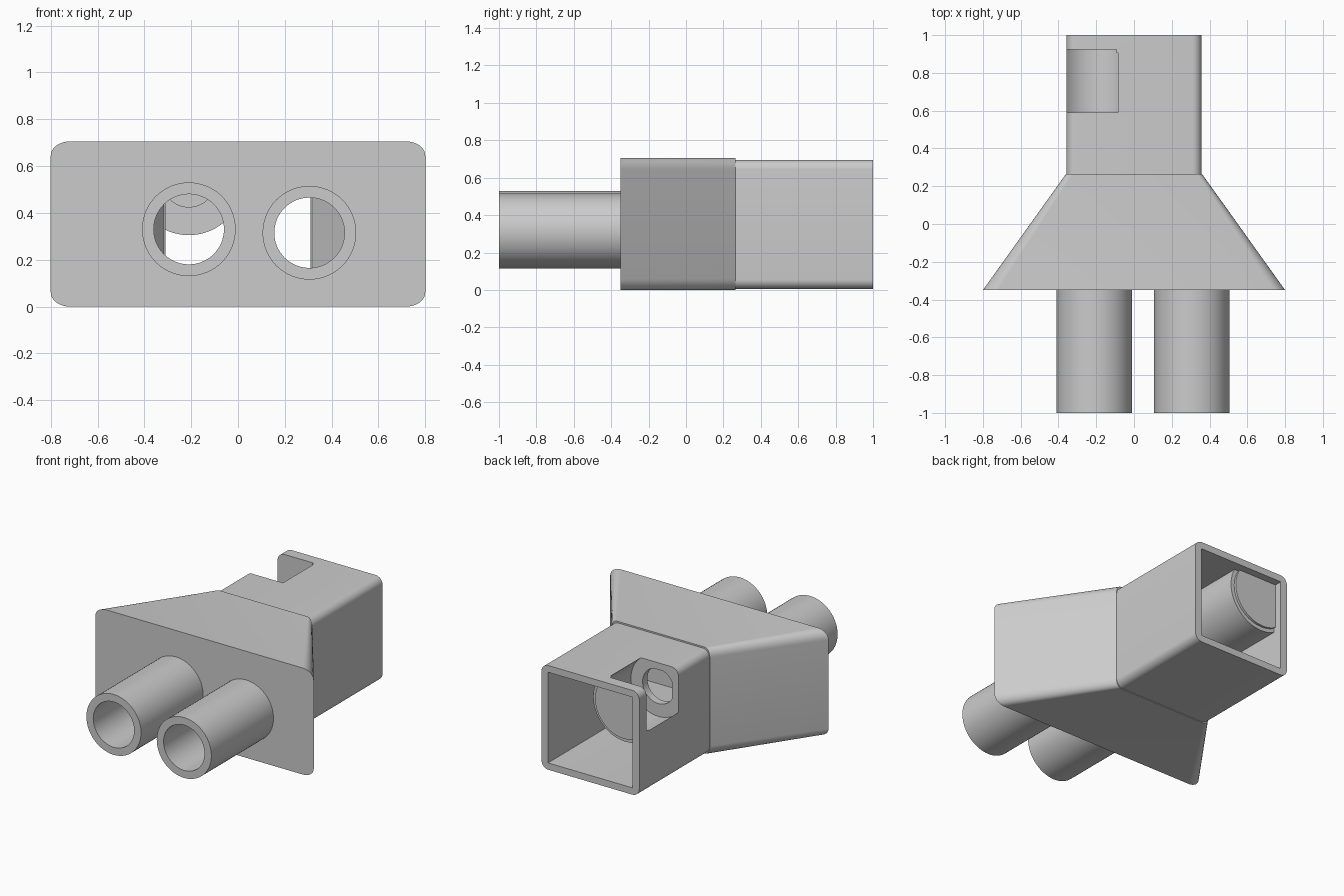
import bpy
import bmesh
from math import cos, sin, pi, radians

if "Cube" in bpy.data.objects:
    bpy.data.objects.remove(bpy.data.objects["Cube"])

grey = bpy.data.materials.new("plain_grey")
grey.use_nodes = True
color = (0.6, 0.6, 0.6, 1)
grey.diffuse_color = color
grey.node_tree.nodes["Principled BSDF"].inputs["Base Color"].default_value = color


def section(y, half_w, z0, z1, rx, rz, steps=8):
    """Rounded rectangle across the y axis."""
    mid, half_h = (z0 + z1) / 2, (z1 - z0) / 2
    points = []
    for quarter, (sx, sz) in enumerate(((1, 1), (-1, 1), (-1, -1), (1, -1))):
        for i in range(steps + 1):
            a = (quarter + i / steps) * pi / 2
            points.append((sx * (half_w - rx) + rx * cos(a), y,
                           mid + sz * (half_h - rz) + rz * sin(a)))
    return points


def circle(y, x, z, r, steps=64):
    return [(x + r * cos(2 * pi * i / steps), y, z + r * sin(2 * pi * i / steps))
            for i in range(steps)]


def loft(name, sections, ring=False):
    """Skin sections in order; a ring closes on itself, otherwise ends are capped."""
    bm = bmesh.new()
    loops = [[bm.verts.new(p) for p in s] for s in sections]
    n = len(loops[0])
    pairs = list(zip(loops, loops[1:]))
    if ring:
        pairs.append((loops[-1], loops[0]))
    else:
        bm.faces.new(loops[0])
        bm.faces.new(loops[-1])
    for a, b in pairs:
        for i in range(n):
            j = (i + 1) % n
            bm.faces.new((a[i], a[j], b[j], b[i]))
    bmesh.ops.recalc_face_normals(bm, faces=bm.faces)
    mesh = bpy.data.meshes.new(name)
    bm.to_mesh(mesh)
    bm.free()
    mesh.materials.append(grey)
    obj = bpy.data.objects.new(name, mesh)
    bpy.context.collection.objects.link(obj)
    return obj


def activate(obj):
    bpy.ops.object.select_all(action="DESELECT")
    obj.select_set(True)
    bpy.context.view_layer.objects.active = obj


def carve(obj, cutter, operation="DIFFERENCE"):
    activate(obj)
    mod = obj.modifiers.new("carve", "BOOLEAN")
    mod.operation, mod.solver, mod.object = operation, "EXACT", cutter
    bpy.ops.object.modifier_apply(modifier=mod.name)


def cylinder(name, x, z, *steps):
    """Solid turned about a y axis from (y, radius) steps."""
    return loft(name, [circle(y, x, z, r) for y, r in steps])


cutters = []
tubes = {"right_tube": (-0.21, 0.33), "left_tube": (0.305, 0.315)}

# Tapered hollow body with its front plate
body = loft("flared_body", [section(-0.35, 0.8, 0, 0.705, 0.08, 0.06),
                            section(0.265, 0.36, 0, 0.705, 0.036, 0.06)])
hollow = loft("body_hollow", [section(-0.30, 0.71, 0.05, 0.65, 0.01, 0.01),
                              section(0.30, 0.29, 0.05, 0.65, 0.01, 0.01)])
carve(body, hollow)
cutters.append(hollow)

# Two round tubes, opened through the front plate
parts = [body]
for name, (x, z) in tubes.items():
    bore = cylinder(name + "_bore", x, z, (-0.5, 0.15), (-0.28, 0.15))
    carve(body, bore)
    cutters.append(bore)
    parts.append(loft(name, [circle(-1, x, z, 0.2), circle(-0.349, x, z, 0.2),
                             circle(-0.349, x, z, 0.15), circle(-1, x, z, 0.15)], ring=True))

# Open square sleeve at the back
sleeve = loft("rear_sleeve", [section(0.264, 0.358, 0.005, 0.695, 0.05, 0.05),
                              section(1, 0.358, 0.005, 0.695, 0.05, 0.05),
                              section(1, 0.31, 0.05, 0.65, 0.004, 0.004),
                              section(0.264, 0.31, 0.05, 0.65, 0.004, 0.004)], ring=True)

# Round holder inside the sleeve, trimmed to sit in its walls
cx, cz = -0.21, 0.54
holder = cylinder("round_holder", cx, cz, (0.54, 0.235), (0.935, 0.235),
                  (0.935, 0.21), (0.95, 0.21))
trim = loft("holder_trim", [section(y, 0.33, 0.03, 0.67, 0.02, 0.02) for y in (0.4, 0.99)])
carve(holder, trim, "INTERSECT")

# Round pocket that breaks out through the top corner, and the hole in front of it
pocket = cylinder("pocket", cx, cz, (0.59, 0.2), (0.905, 0.2), (0.905, 0.195), (0.925, 0.195))
hole = cylinder("pocket_hole", cx, cz, (0.5, 0.115), (0.62, 0.115))
carve(sleeve, pocket)
carve(holder, pocket)
carve(holder, hole)
cutters += [trim, pocket, hole]

for obj in parts + [sleeve, holder]:
    activate(obj)
    bpy.ops.object.shade_smooth_by_angle(angle=radians(30))
for obj in cutters:
    bpy.data.objects.remove(obj)
